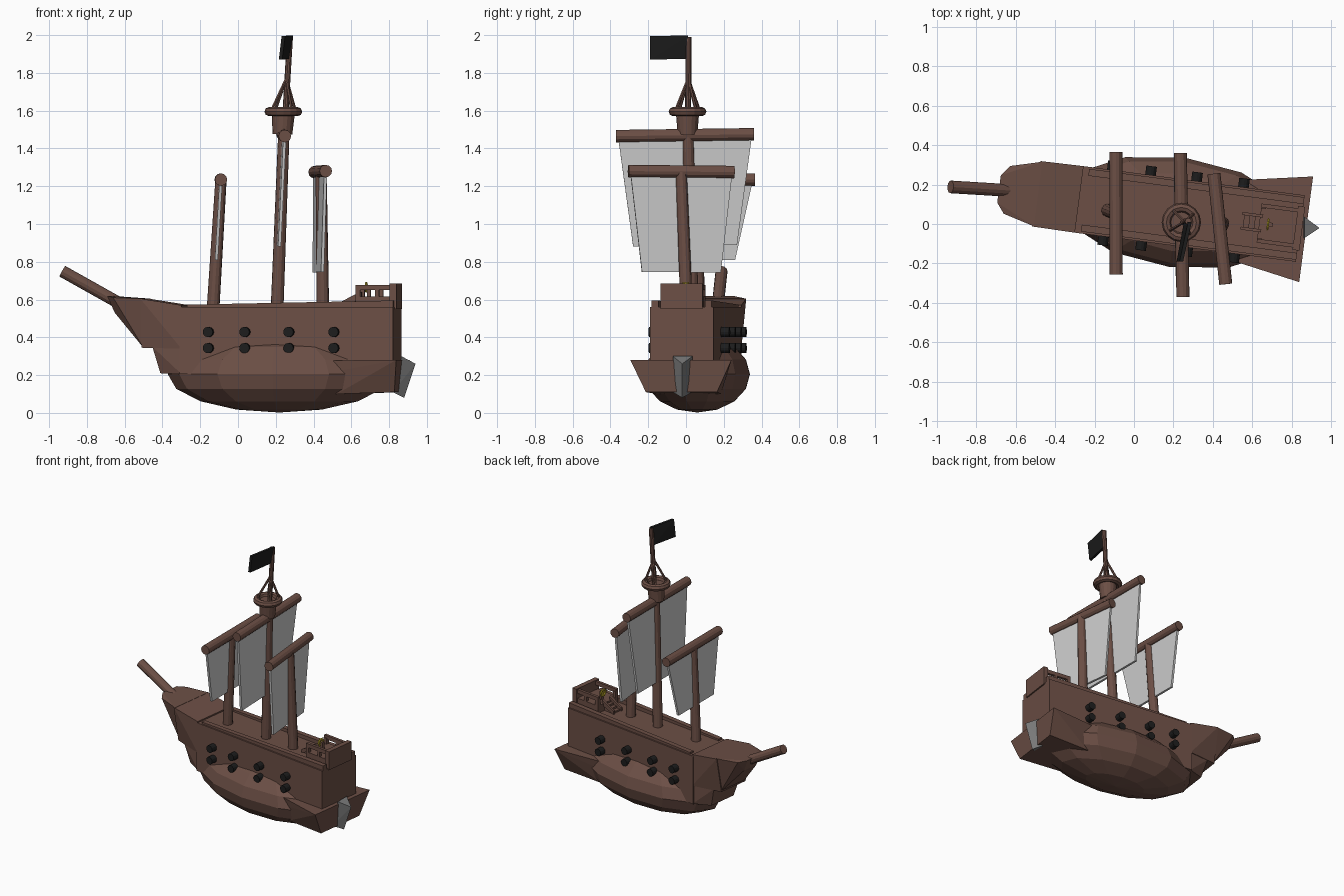
import bpy, bmesh, math
from mathutils import Vector, Matrix

if "Cube" in bpy.data.objects:
    bpy.data.objects.remove(bpy.data.objects["Cube"])

def material(name, rgb):
    m = bpy.data.materials.new(name)
    m.diffuse_color = (*rgb, 1)
    m.use_nodes = True
    m.node_tree.nodes["Principled BSDF"].inputs["Base Color"].default_value = m.diffuse_color
    return m

WOOD = material("wood", (0.15, 0.078, 0.06))
BLACK = material("black", (0.012, 0.012, 0.012))
GOLD = material("gold", (0.7, 0.55, 0.03))
SAIL = material("sail_cloth", (0.62, 0.62, 0.62))
METAL = material("rudder_grey", (0.2, 0.2, 0.2))

# The hull is turned slightly about z; ship(u, v, z) maps along / across / up to world
YAW = math.radians(-7.5)
SHIP = Matrix.Translation((0, 0.088, 0)) @ Matrix.Rotation(YAW, 4, 'Z')

def ship(u, v, z):
    return SHIP @ Vector((u, v, z))

def finish(name, bm, mat):
    bmesh.ops.recalc_face_normals(bm, faces=bm.faces)
    me = bpy.data.meshes.new(name)
    bm.to_mesh(me)
    bm.free()
    ob = bpy.data.objects.new(name, me)
    me.materials.append(mat)
    bpy.context.collection.objects.link(ob)
    return ob

def solid(name, pts, mat=WOOD):
    """Convex solid around the points."""
    bm = bmesh.new()
    for p in pts:
        bm.verts.new(p)
    bmesh.ops.convex_hull(bm, input=bm.verts)
    bmesh.ops.dissolve_limit(bm, angle_limit=0.01, verts=bm.verts, edges=bm.edges)
    return finish(name, bm, mat)

def sections(name, rows, mat=WOOD):
    """Symmetric hull piece; each row is (u, half width, z)."""
    return solid(name, [ship(u, s * w, z) for u, w, z in rows for s in (-1, 1)], mat)

def block(name, u, v, z, mat=WOOD):
    return solid(name, [ship(a, b, c) for a in u for b in v for c in z], mat)

def rod(name, p, q, r, mat=WOOD, r2=None, n=12):
    p, q = Vector(p), Vector(q)
    d = q - p
    bm = bmesh.new()
    bmesh.ops.create_cone(bm, cap_ends=True, segments=n, radius1=r,
                          radius2=r if r2 is None else r2, depth=d.length)
    bm.transform(Matrix.Translation((p + q) / 2) @ d.to_track_quat('Z', 'Y').to_matrix().to_4x4())
    return finish(name, bm, mat)

def ring(name, center, R, r, mat, rot=(0, 0, 0), n=16, k=8):
    bpy.ops.mesh.primitive_torus_add(location=center, rotation=rot, major_radius=R,
                                     minor_radius=r, major_segments=n, minor_segments=k)
    ob = bpy.context.object
    ob.name = name
    ob.data.materials.append(mat)
    return ob

# Rounded underside
bm = bmesh.new()
bmesh.ops.create_uvsphere(bm, u_segments=12, v_segments=8, radius=1)
bm.transform(SHIP @ Matrix.Translation((0.22, 0, 0.205)) @ Matrix.Diagonal((0.595, 0.28, 0.203, 1)))
finish("rounded_underside", bm, WOOD)

# Main hull, flared lower stern and side rails
block("main_hull", (-0.29, 0.85), (-0.17, 0.17), (0.205, 0.56))
sections("lower_stern", [(0.88, 0.27, 0.28), (0.86, 0.19, 0.11), (0.55, 0.17, 0.1),
                         (0.0, 0.11, 0.275), (0.0, 0.08, 0.12)])
for s in (-1, 1):
    solid("side_rail", [ship(u, s * v, z) for v in (0.125, 0.16)
                        for u, z in ((-0.25, 0.54), (-0.25, 0.573), (0.85, 0.54), (0.85, 0.595))])

# Bow: lower block, middle block, flared tip, foredeck plate
sections("bow_lower", [(-0.28, 0.165, 0.205), (-0.4, 0.11, 0.21), (-0.44, 0.13, 0.35),
                       (-0.28, 0.165, 0.4)])
sections("bow_middle", [(-0.28, 0.17, 0.34), (-0.28, 0.17, 0.57), (-0.5, 0.12, 0.345),
                        (-0.5, 0.167, 0.605)])
sections("bow_tip", [(-0.49, 0.165, 0.605), (-0.49, 0.115, 0.345), (-0.65, 0.06, 0.53),
                     (-0.65, 0.122, 0.61), (-0.69, 0.07, 0.62)])
rod("bowsprit", (-0.93, 0.188, 0.75), (-0.6, 0.168, 0.565), 0.032)

# Cannons, two rows of four on each side
for s in (-1, 1):
    for u in (-0.145, 0.05, 0.285, 0.525):
        for z in (0.343, 0.428):
            rod("cannon", ship(u + 0.012, s * 0.14, z), ship(u + 0.012, s * 0.215, z), 0.027, BLACK)

# Masts with yards and tapering sails: mast foot, mast top, yard ends, sail foot (half width, z, x)
RIGS = [
    ("front", (-0.135, 0.07, 0.5), (-0.09, 0.05, 1.235),
     (-0.092, 0.365, 1.235), (-0.09, -0.255, 1.235), 0.205, 0.81, -0.115),
    ("main", (0.205, 0.035, 0.5), (0.243, 0.01, 1.49),
     (0.235, 0.36, 1.475), (0.248, -0.37, 1.465), 0.275, 0.885, 0.215),
    ("rear", (0.45, 0.005, 0.5), (0.44, -0.025, 1.275),
     (0.405, 0.255, 1.275), (0.465, -0.305, 1.28), 0.21, 0.745, 0.425)]
for name, foot, top, a, b, half, low, x in RIGS:
    rod(name + "_mast", foot, top, 0.034, r2=0.03)
    rod(name + "_yard", a, b, 0.033)
    a, b = Vector(a), Vector(b)
    d = (a - b).normalized()
    n = Vector((d.y, -d.x, 0)) * 0.008
    mid = (a + b) / 2
    c = Vector((x, mid.y, low))
    corners = [a - d * 0.01, b + d * 0.01, c + d * half, c - d * half]
    solid(name + "_sail", [p + t * n for p in corners for t in (-1, 1)], SAIL)

# Crow's nest with four stays, flagpole and flag
nest = Vector((0.24, 0.008, 1.595))
rod("crows_nest", nest - Vector((0.005, 0, 0.12)), nest, 0.052, r2=0.062, n=16)
ring("crows_nest_rim", nest, 0.076, 0.024, WOOD)
for i in range(4):
    t = math.radians(35 + 90 * i)
    rod("stay", nest + Vector((0.08 * math.cos(t), 0.08 * math.sin(t), 0)), (0.256, 0.012, 1.77), 0.008, n=6)
rod("flagpole", (0.243, 0.01, 1.45), (0.275, 0.014, 1.99), 0.016, n=10)
flag = [(0.283, 0.01, 1.998), (0.262, 0.01, 1.875), (0.24, -0.19, 1.995), (0.225, -0.19, 1.87)]
solid("flag", [Vector(p) + Vector((s * 0.009, 0, 0)) for p in flag for s in (-1, 1)], BLACK)

# Stern cabin: floor, open railing on posts, back wall
U, V = (0.64, 0.855), 0.1
block("cabin_floor", U, (-V, V), (0.55, 0.615))
block("cabin_back_wall", (0.825, 0.86), (-V - 0.012, V + 0.012), (0.55, 0.685))
for s in (-1, 1):
    block("cabin_side_rail", U, sorted((s * V, s * (V - 0.02))), (0.65, 0.678))
    block("cabin_post", (0.64, 0.665), sorted((s * V, s * (V - 0.025))), (0.6, 0.66))
    block("cabin_mid_post", (0.745, 0.765), sorted((s * V, s * (V - 0.02))), (0.6, 0.66))
    # Stair rails leading up to the cabin
    solid("stair_rail", [ship(u, s * v, z) for v in (0.03, 0.045)
                         for u, z in ((0.55, 0.56), (0.55, 0.585), (0.655, 0.6), (0.655, 0.64))])
for i in range(3):
    block("stair_step", (0.56 + 0.028 * i, 0.65), (-0.035, 0.035), (0.55, 0.572 + 0.015 * i))

# Steering wheel on a small stand
hub = ship(0.685, 0.0, 0.665)
ring("steering_wheel", hub, 0.022, 0.006, GOLD, (0, math.pi / 2, YAW), 12, 6)
for i in range(3):
    t = math.pi * i / 3
    d = SHIP.to_3x3() @ Vector((0, 0.031 * math.cos(t), 0.031 * math.sin(t)))
    rod("wheel_spoke", hub - d, hub + d, 0.003, GOLD, n=6)
block("wheel_stand", (0.69, 0.71), (-0.01, 0.01), (0.6, 0.67))

# Rudder: slanted three-sided prism
solid("rudder", [(0.82, 0.035, 0.11), (0.82, -0.07, 0.11), (0.88, -0.02, 0.08),
                 (0.865, 0.035, 0.30), (0.865, -0.07, 0.30), (0.94, -0.02, 0.26)], METAL)
